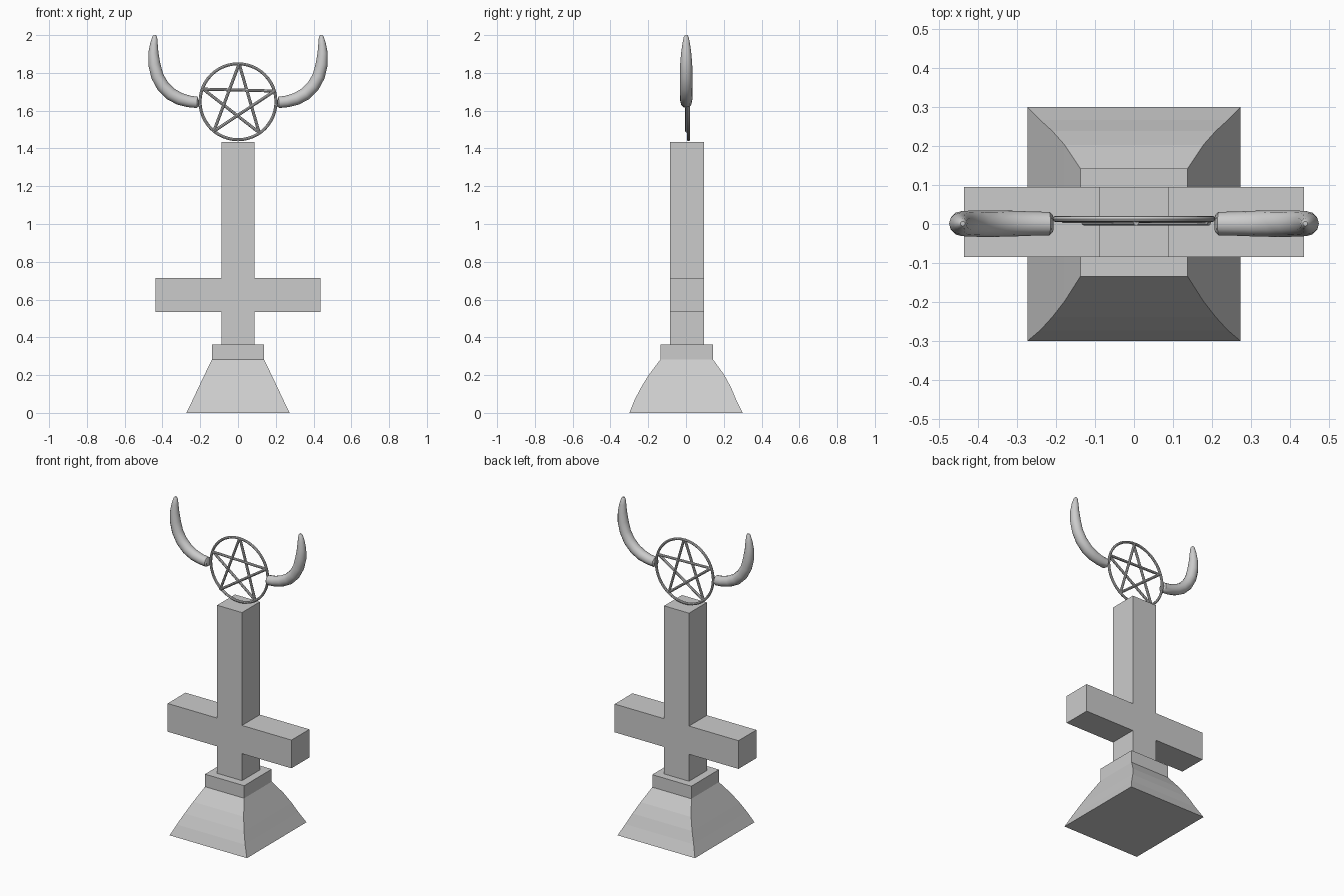
import bpy, bmesh, math
from mathutils import Vector

if "Cube" in bpy.data.objects:
    bpy.data.objects.remove(bpy.data.objects["Cube"])


def box(name, x, y, z):
    bpy.ops.mesh.primitive_cube_add(size=1, location=[sum(r) / 2 for r in (x, y, z)])
    ob = bpy.context.object
    ob.name = name
    ob.scale = [r[1] - r[0] for r in (x, y, z)]
    bpy.ops.object.transform_apply(location=False, rotation=False, scale=True)
    return ob


def finish(name, bm):
    bmesh.ops.recalc_face_normals(bm, faces=bm.faces)
    me = bpy.data.meshes.new(name)
    bm.to_mesh(me)
    bm.free()
    ob = bpy.data.objects.new(name, me)
    bpy.context.collection.objects.link(ob)
    return ob


def smooth(ob):
    bpy.ops.object.select_all(action='DESELECT')
    ob.select_set(True)
    bpy.context.view_layer.objects.active = ob
    bpy.ops.object.shade_smooth_by_angle(angle=math.radians(40))


def tube(name, points, radii, sides):
    """Sweep a circle along a path lying in the xz plane."""
    bm = bmesh.new()
    pts = [Vector(p) for p in points]
    rings = []
    for i, p in enumerate(pts):
        t = (pts[min(i + 1, len(pts) - 1)] - pts[max(i - 1, 0)]).normalized()
        n = t.cross(Vector((0, 1, 0)))
        angles = [2 * math.pi * k / sides for k in range(sides)]
        rings.append([bm.verts.new(p + radii[i] * (n * math.cos(a) + Vector((0, math.sin(a), 0))))
                      for a in angles])
    for a, b in zip(rings, rings[1:]):
        for k in range(sides):
            j = (k + 1) % sides
            bm.faces.new((a[k], a[j], b[j], b[k]))
    bm.faces.new(rings[0])
    bm.faces.new(rings[-1])
    ob = finish(name, bm)
    smooth(ob)
    return ob


# Flared base: straight sides in x, bulging front and back
bm = bmesh.new()
loops = []
for hx, y0, y1, z in [(0.273, -0.30, 0.30, 0), (0.241, -0.273, 0.267, 0.067),
                      (0.210, -0.239, 0.239, 0.133), (0.178, -0.198, 0.203, 0.20),
                      (0.138, -0.135, 0.143, 0.283)]:
    loops.append([bm.verts.new(c) for c in
                  ((-hx, y0, z), (hx, y0, z), (hx, y1, z), (-hx, y1, z))])
for a, b in zip(loops, loops[1:]):
    for k in range(4):
        j = (k + 1) % 4
        bm.faces.new((a[k], a[j], b[j], b[k]))
bm.faces.new(loops[0])
bm.faces.new(loops[-1])
finish("flared_base", bm)

# Plinth
box("plinth", (-0.138, 0.138), (-0.135, 0.143), (0.283, 0.363))

# Inverted cross as one outline, extruded
outline = [(0.088, 0.363), (0.088, 0.535), (0.437, 0.535), (0.437, 0.715),
           (0.088, 0.715), (0.088, 1.435)]
outline += [(-x, z) for x, z in reversed(outline)]
bm = bmesh.new()
face = bm.faces.new([bm.verts.new((x, -0.085, z)) for x, z in outline])
ext = bmesh.ops.extrude_face_region(bm, geom=[face])
bmesh.ops.translate(bm, vec=(0, 0.18, 0),
                    verts=[v for v in ext["geom"] if isinstance(v, bmesh.types.BMVert)])
finish("cross", bm)

# Ring
bpy.ops.mesh.primitive_torus_add(location=(0, 0.013, 1.647), rotation=(math.pi / 2, 0, 0),
                                 major_segments=48, minor_segments=8,
                                 major_radius=0.201, minor_radius=0.008)
bpy.context.object.name = "ring"
smooth(bpy.context.object)

# Star bars, joining every second tip
tips = [(0.006, 1.848), (0.193, 1.704), (0.112, 1.484), (-0.128, 1.491), (-0.184, 1.714)]
depths = [0.012, 0.004, 0.012, 0.004, 0.010]
for i in range(5):
    (x0, z0), (x1, z1) = tips[i], tips[(i + 2) % 5]
    y = depths[i]
    tube(f"star_bar_{i + 1}", [(x0, y, z0), (x1, y, z1)], [0.008, 0.008], 8)

# Horns: x, z, radius along the path
horn = [(0.209, 1.645, 0.022), (0.217, 1.644, 0.030), (0.260, 1.649, 0.031),
        (0.310, 1.663, 0.033), (0.357, 1.689, 0.034), (0.398, 1.730, 0.034),
        (0.427, 1.782, 0.033), (0.443, 1.845, 0.032), (0.448, 1.905, 0.027),
        (0.445, 1.955, 0.020), (0.441, 1.990, 0.013), (0.440, 2.0, 0.006)]
for side, s in (("left", -1), ("right", 1)):
    tube(f"{side}_horn", [(s * x, 0.001, z) for x, z, r in horn], [r for x, z, r in horn], 12)
